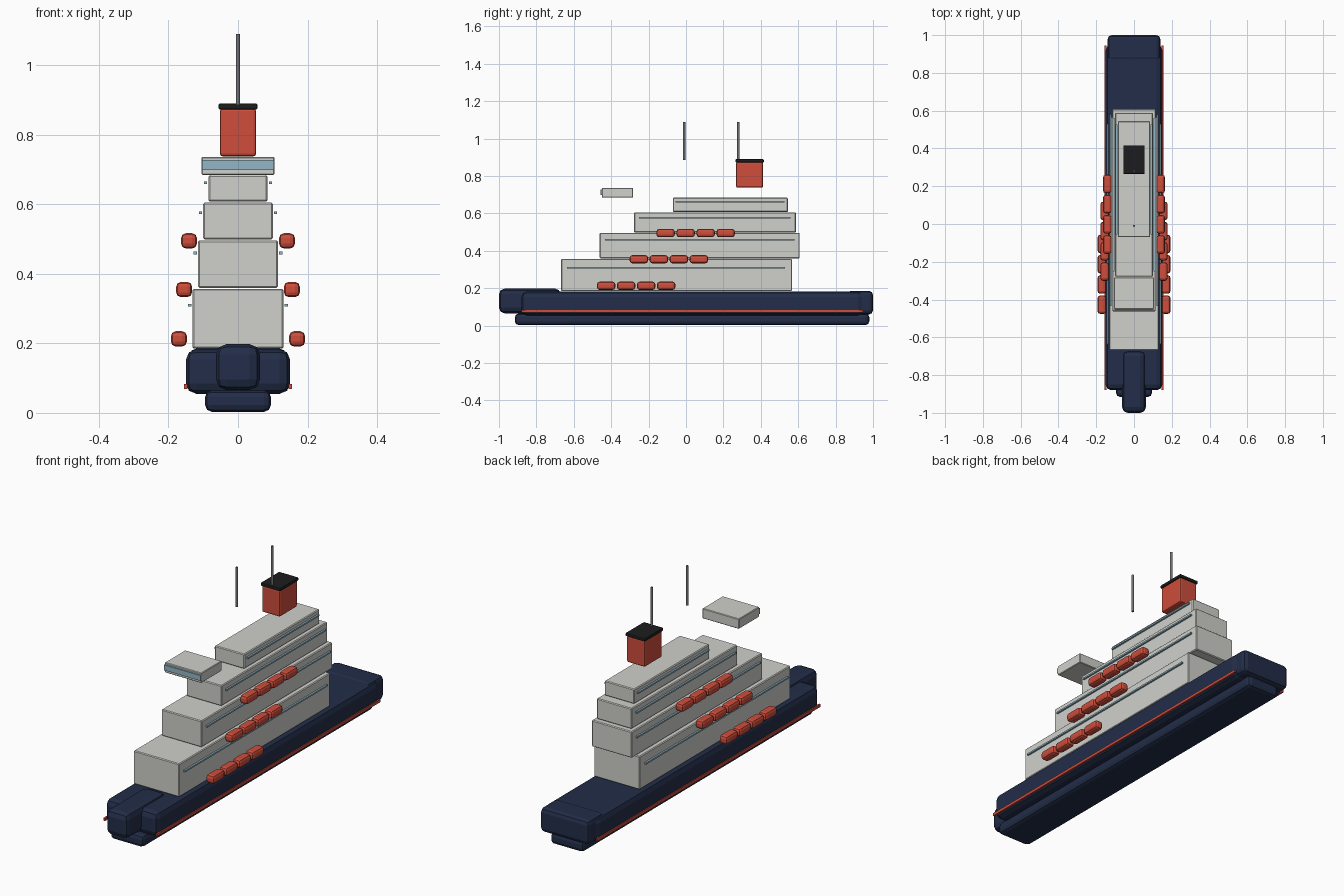
import bpy

if "Cube" in bpy.data.objects:
    bpy.data.objects.remove(bpy.data.objects["Cube"])


def material(name, rgb):
    m = bpy.data.materials.new(name)
    m.diffuse_color = (*rgb, 1)
    m.use_nodes = True
    m.node_tree.nodes["Principled BSDF"].inputs["Base Color"].default_value = m.diffuse_color
    return m


NAVY = material("navy", (0.016, 0.026, 0.065))
RED = material("orange_red", (0.62, 0.075, 0.045))
WHITE = material("off_white", (0.63, 0.63, 0.60))
GLASS = material("window_blue", (0.29, 0.47, 0.56))
BLACK = material("black", (0.012, 0.012, 0.013))
GREY = material("mast_grey", (0.17, 0.17, 0.18))


def box(name, x, y, z, mat, bevel=0.0, segments=2):
    """Box from (min, max) ranges with an optional rounded edge."""
    lo, hi = zip(x, y, z)
    bpy.ops.mesh.primitive_cube_add(size=1, location=[(a + b) / 2 for a, b in zip(lo, hi)])
    o = bpy.context.object
    o.name = name
    o.scale = [b - a for a, b in zip(lo, hi)]
    bpy.ops.object.transform_apply(location=False, rotation=False, scale=True)
    o.data.materials.append(mat)
    if bevel:
        mod = o.modifiers.new("rounding", "BEVEL")
        mod.width = bevel
        mod.segments = segments
    return o


def both(half):
    return (-half, half)


# Hull
box("keel", both(0.095), (-0.915, 0.98), (0.003, 0.065), NAVY, 0.02)
box("hull", both(0.15), (-0.88, 0.95), (0.055, 0.183), NAVY, 0.03)
box("bow", both(0.063), (-1.0, -0.67), (0.066, 0.198), NAVY, 0.03)
box("stern", both(0.14), (0.86, 1.0), (0.06, 0.186), NAVY, 0.022)

# Stacked decks: half width, y range, z range, window y range, window height
decks = [
    (0.131, (-0.668, 0.567), (0.185, 0.357), (-0.636, 0.53), 0.31),
    (0.115, (-0.462, 0.608), (0.360, 0.496), (-0.433, 0.58), 0.46),
    (0.100, (-0.278, 0.588), (0.499, 0.605), (-0.252, 0.56), 0.576),
    (0.085, (-0.070, 0.545), (0.608, 0.684), (-0.055, 0.527), 0.662),
]
for i, (w, y, z, wy, wz) in enumerate(decks, 1):
    box(f"deck_{i}", both(w), y, z, WHITE, 0.004, 1)
    for s, side in ((-1, "left"), (1, "right")):
        xs = sorted((s * (w + 0.0035), s * (w + 0.0125)))
        box(f"deck_{i}_windows_{side}", xs, wy, (wz - 0.004, wz + 0.004), GLASS)

# Waterline stripes and lifeboats on both sides
rows = [(0.170, 0.213, -0.427), (0.155, 0.355, -0.252), (0.141, 0.495, -0.109)]
for s, side in ((-1, "left"), (1, "right")):
    box(f"stripe_{side}", sorted((s * 0.146, s * 0.155)), (-0.88, 0.945), (0.069, 0.083), RED)
    for r, (x, z, y0) in enumerate(rows, 1):
        for k in range(4):
            y = y0 + k * 0.107
            box(f"lifeboat_{side}_{r}_{k + 1}", (s * x - 0.023, s * x + 0.023),
                (y - 0.049, y + 0.049), (z - 0.022, z + 0.022), RED, 0.014)

# Bridge with front window
box("bridge", both(0.105), (-0.45, -0.283), (0.685, 0.737), WHITE, 0.003, 1)
box("bridge_window", both(0.104), (-0.456, -0.449), (0.699, 0.727), GLASS)

# Funnel and masts
box("funnel", both(0.052), (0.268, 0.412), (0.738, 0.876), RED, 0.008)
box("funnel_cap", both(0.056), (0.265, 0.416), (0.873, 0.89), BLACK, 0.004)
for name, y in (("front_mast", -0.01), ("rear_mast", 0.28)):
    bpy.ops.mesh.primitive_cylinder_add(vertices=12, radius=0.006, depth=0.204,
                                        location=(0, y, 0.988))
    bpy.context.object.name = name
    bpy.context.object.data.materials.append(GREY)
